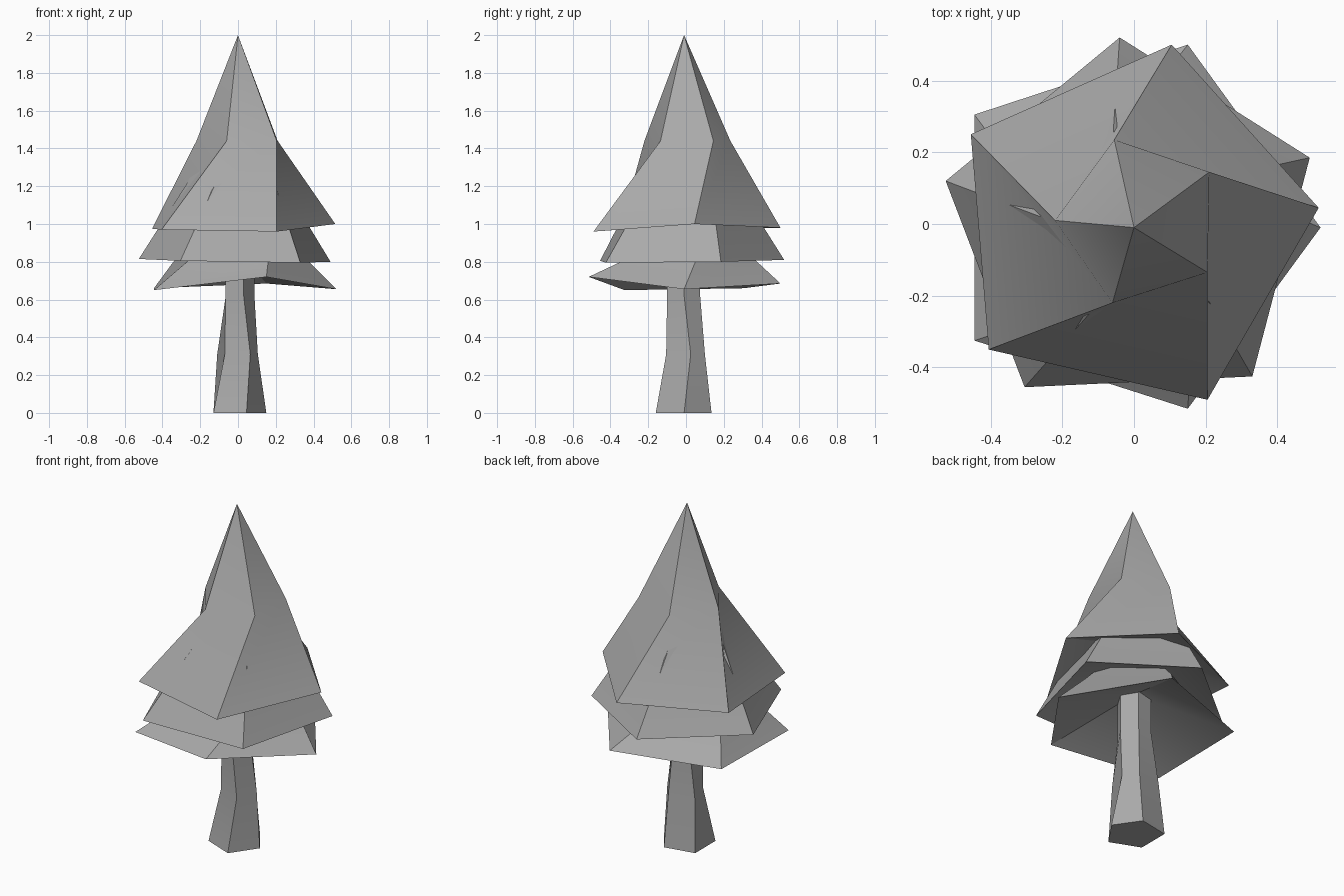
import bpy
import bmesh
from mathutils import Matrix, Vector

default_cube = bpy.data.objects.get("Cube")
if default_cube:
    bpy.data.objects.remove(default_cube, do_unlink=True)


def make_material(name, color):
    material = bpy.data.materials.new(name)
    material.use_nodes = True
    material.diffuse_color = color
    shader = next(n for n in material.node_tree.nodes if n.type == "BSDF_PRINCIPLED")
    shader.inputs["Base Color"].default_value = color
    return material


grey = make_material("plain grey", (0.4, 0.4, 0.4, 1))


def fan(bm, ring, point):
    """Close a ring with triangles that meet in one point."""
    tip = bm.verts.new(point)
    for i in range(len(ring)):
        bm.faces.new((ring[i - 1], ring[i], tip))


def loft(name, rings, bottom, top):
    """Join counter-clockwise rings upward and close both ends with fans."""
    bm = bmesh.new()
    loops = [[bm.verts.new(corner) for corner in ring] for ring in rings]
    count = len(loops[0])
    for low, high in zip(loops, loops[1:]):
        for i in range(count):
            j = (i + 1) % count
            bm.faces.new((low[i], low[j], high[j], high[i]))
    fan(bm, loops[0][::-1], bottom)
    fan(bm, loops[-1], top)
    mesh = bpy.data.meshes.new(name)
    bm.to_mesh(mesh)
    bm.free()
    mesh.materials.append(grey)
    obj = bpy.data.objects.new(name, mesh)
    bpy.context.scene.collection.objects.link(obj)
    bpy.ops.object.select_all(action="DESELECT")
    obj.select_set(True)
    bpy.context.view_layer.objects.active = obj
    bpy.ops.object.shade_smooth_by_angle()


def flat_ring(height, corners):
    return [(x, y, height) for x, y in corners]


def inner_ring(outer, radius, twist, height):
    """Shoulder ring of a tier, turned a little from its hem."""
    turn = Matrix.Rotation(twist, 2)
    spots = [turn @ (Vector((x, y)).normalized() * radius) for x, y, _ in outer]
    return flat_ring(height, spots)


# Trunk: a bent, tapering five-sided post
foot = flat_ring(0, [(.15, -.01), (.05, .135), (-.13, .1), (-.13, -.09), (.045, -.16)])
knee = flat_ring(.31, [(.105, .025), (.045, .1), (-.11, .075), (-.07, -.06), (.065, -.105)])
neck = flat_ring(.62, [(.087, -.01), (.03, .075), (-.065, .065), (-.065, -.06), (.03, -.1)])
neck_top = flat_ring(.86, [corner[:2] for corner in neck])
loft("trunk", [foot, knee, neck, neck_top], (0, 0, 0), (0, 0, .86))

# Lower foliage tier, wide and flat, with a hollowed underside
lower_hem = [(.52, -.01, .655), (.15, .5, .685), (-.445, .305, .66),
             (-.445, -.325, .65), (.15, -.515, .72)]
loft("lower_foliage", [lower_hem, inner_ring(lower_hem, .38, .15, .8)],
     (0, 0, .86), (0, 0, 1.2))

# Middle foliage tier, whose shoulders just pierce the tier above
middle_hem = [(.49, .185, .8), (-.04, .52, .81), (-.525, .12, .815),
              (-.305, -.455, .805), (.33, -.425, .795)]
loft("middle_foliage", [middle_hem, inner_ring(middle_hem, .268, .14, 1.22)],
     (0, 0, 1), (0, 0, 1.85))

# Upper foliage tier with its twisted shoulders and pointed tip
upper_hem = [(.515, .045, 1), (.105, .5, .98), (-.455, .25, .975),
             (-.405, -.35, .97), (.205, -.49, .96)]
shoulders = flat_ring(1.44, [(.21, .145), (-.055, .235), (-.22, .01),
                             (-.06, -.22), (.205, -.135)])
loft("upper_foliage", [upper_hem, shoulders], (0, 0, 1.17), (0, -.01, 2))
